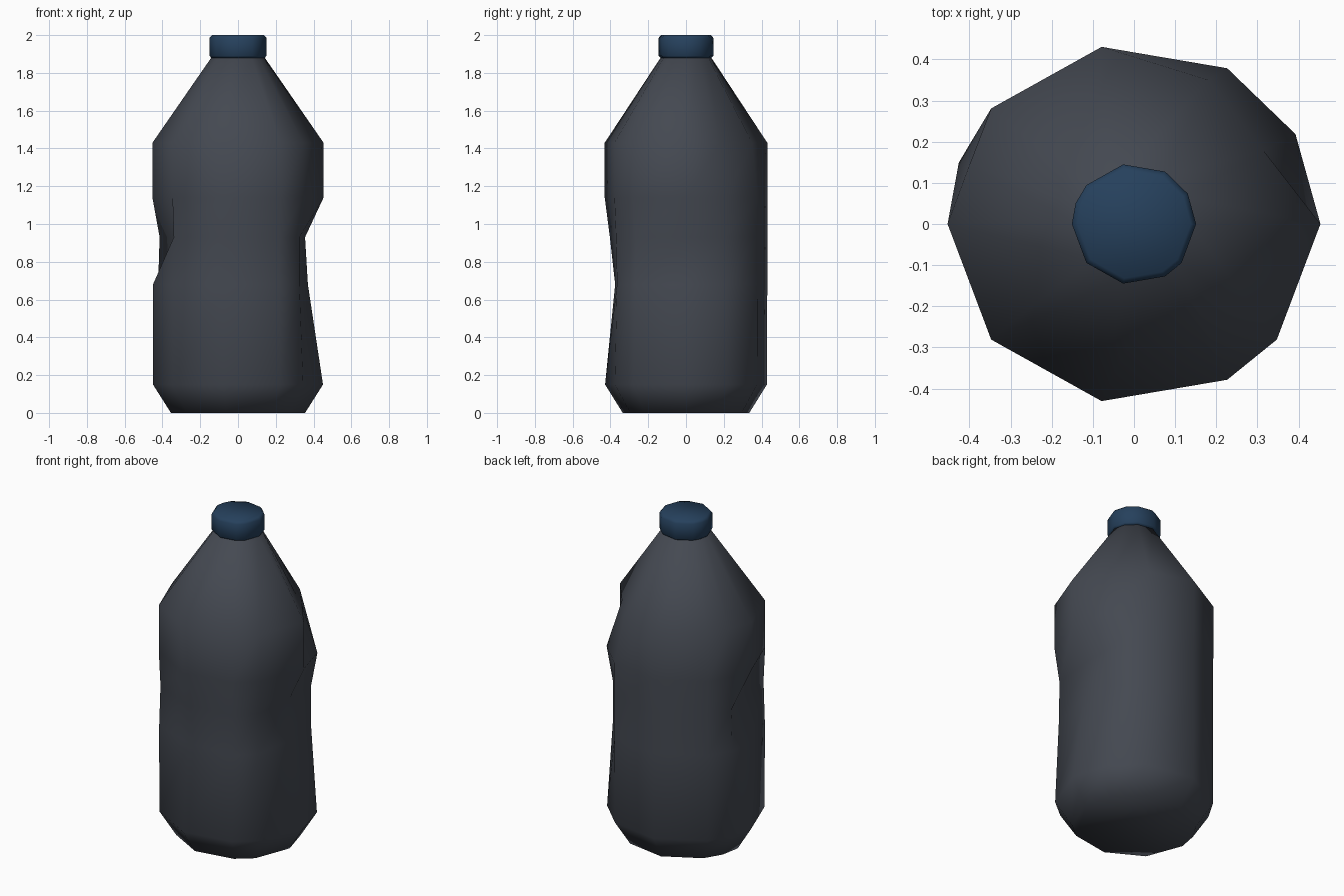
import bpy, bmesh, math

if "Cube" in bpy.data.objects:
    bpy.data.objects.remove(bpy.data.objects["Cube"])

ANGLES = [0, 30, 60, 100, 140, 160, 180, 220, 260, 300, 320]


def material(name, rgb):
    m = bpy.data.materials.new(name)
    m.diffuse_color = (*rgb, 1)
    m.use_nodes = True
    m.node_tree.nodes["Principled BSDF"].inputs["Base Color"].default_value = m.diffuse_color
    return m


def ring(z, rx, ry, dents=None):
    """Oval ring; dents replaces the xy position at chosen angles."""
    pts = []
    for a in ANGLES:
        t = math.radians(a)
        x, y = (dents or {}).get(a, (rx * math.cos(t), ry * math.sin(t)))
        pts.append((x, y, z))
    return pts


def loft(name, rings, mat, angle):
    bm = bmesh.new()
    loops = [[bm.verts.new(p) for p in r] for r in rings]
    n = len(ANGLES)
    for lo, hi in zip(loops, loops[1:]):
        for i in range(n):
            j = (i + 1) % n
            bm.faces.new((lo[i], lo[j], hi[j], hi[i]))
    bm.faces.new(loops[0][::-1])
    bm.faces.new(loops[-1])
    bmesh.ops.recalc_face_normals(bm, faces=bm.faces)
    me = bpy.data.meshes.new(name)
    bm.to_mesh(me)
    bm.free()
    me.materials.append(mat)
    ob = bpy.data.objects.new(name, me)
    bpy.context.collection.objects.link(ob)
    bpy.ops.object.select_all(action='DESELECT')
    ob.select_set(True)
    bpy.context.view_layer.objects.active = ob
    bpy.ops.object.shade_smooth_by_angle(angle=math.radians(angle))
    return ob


grey = material("slate grey plastic", (0.058, 0.066, 0.083))
blue = material("dark blue plastic", (0.019, 0.052, 0.108))

# Finger grips pressed into the sides and front
grip_low = {0: (0.37, 0), 30: (0.355, 0.21), 260: (-0.075, -0.375),
            300: (0.22, -0.365), 320: (0.325, -0.27)}
grip_high = {0: (0.355, 0), 30: (0.355, 0.21), 160: (-0.415, 0.15),
             180: (-0.34, -0.04), 220: (-0.34, -0.275), 260: (-0.077, -0.403),
             300: (0.22, -0.37), 320: (0.325, -0.265)}
# Flattened corner at the shoulder
shoulder = {30: (0.315, 0.178), 60: (0.18, 0.35), 160: (-0.4, 0.143)}

# Bottle body
loft("bottle_body", [
    ring(0, 0.355, 0.34),
    ring(0.15, 0.45, 0.435),
    ring(0.68, 0.45, 0.437, grip_low),
    ring(0.93, 0.45, 0.437, grip_high),
    ring(1.14, 0.453, 0.437),
    ring(1.43, 0.453, 0.437, shoulder),
    ring(1.89, 0.135, 0.13),
], grey, 70)

# Screw cap with a small bevel
loft("cap", [
    ring(1.88, 0.142, 0.138),
    ring(1.89, 0.151, 0.147),
    ring(1.985, 0.151, 0.147),
    ring(2.0, 0.138, 0.134),
], blue, 60)
